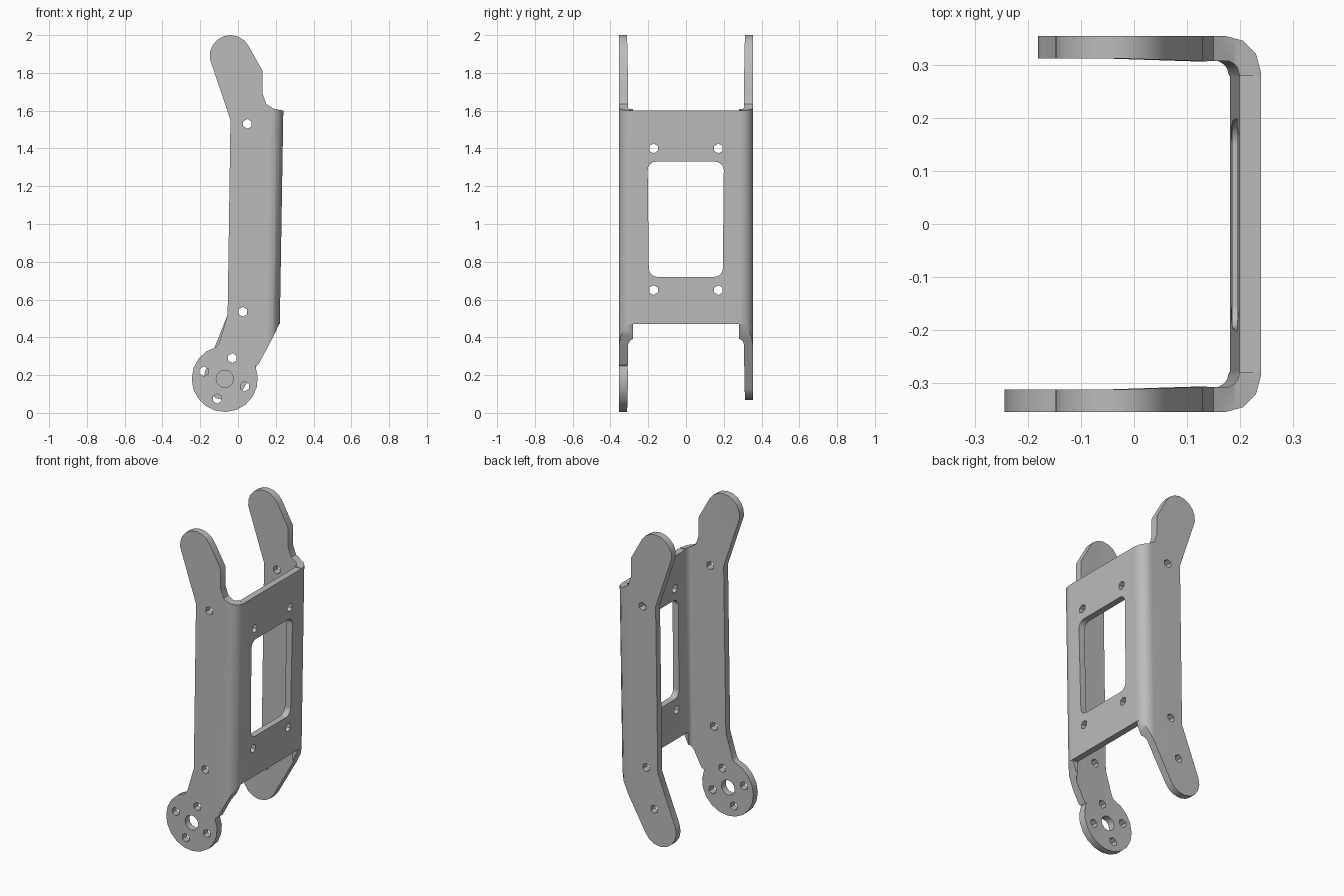
import bpy, bmesh, math
from mathutils import Vector

if "Cube" in bpy.data.objects:
    bpy.data.objects.remove(bpy.data.objects["Cube"], do_unlink=True)

metal = bpy.data.materials.new("grey metal")
metal.use_nodes = True
grey = (0.5, 0.5, 0.5, 1)
metal.diffuse_color = grey
metal.node_tree.nodes["Principled BSDF"].inputs["Base Color"].default_value = grey


def prism(name, pts, to_3d, lo, hi):
    """Extrude a 2D outline between two depths; to_3d maps (u, v, depth)."""
    bm = bmesh.new()
    a, b = [[bm.verts.new(to_3d(u, v, d)) for u, v in pts] for d in (lo, hi)]
    bm.faces.new(a)
    bm.faces.new(b)
    n = len(pts)
    for i in range(n):
        j = (i + 1) % n
        bm.faces.new((a[i], a[j], b[j], b[i]))
    bmesh.ops.recalc_face_normals(bm, faces=bm.faces)
    me = bpy.data.meshes.new(name)
    bm.to_mesh(me)
    bm.free()
    me.materials.append(metal)
    ob = bpy.data.objects.new(name, me)
    bpy.context.collection.objects.link(ob)
    return ob


def boolean(ob, tool, operation):
    """Apply a boolean and discard the tool."""
    tool.hide_render = True
    mod = ob.modifiers.new("cut", "BOOLEAN")
    mod.solver = "EXACT"
    mod.operation = operation
    mod.object = tool
    bpy.context.view_layer.objects.active = ob
    bpy.ops.object.modifier_apply(modifier=mod.name)
    bpy.data.objects.remove(tool, do_unlink=True)


def arc(cx, cy, r, start, end, steps):
    angles = [math.radians(start + (end - start) * i / steps) for i in range(steps + 1)]
    return [(cx + r * math.cos(t), cy + r * math.sin(t)) for t in angles]


def side_on(u, v, d):      # outline in x, z
    return Vector((u, d, v))


def plate_on(u, v, d):     # outline in y, z
    return Vector((d, u, v))


def slanted(u, v, z):      # outline in x, y leaning along the height
    return Vector((u + 0.0165 * (z - 1.6), v, z))


# Bent sheet channel: half section mirrored across y
half = [(0.2, 0.28)] + arc(0.17, 0.28, 0.03, 30, 70, 2) + [(0.13, 0.308), (-0.02, 0.313), (-0.5, 0.313)]
outer = [(-0.5, 0.356)] + arc(0.172, 0.288, 0.068, 90, 0, 3)
section = half + outer
section += [(x, -y) for x, y in reversed(section)]
bracket = prism("leg_bracket", section, slanted, -0.1, 2.1)

# Side outlines: shared upper arm, then a different lower end for each side
upper = [(0.4, 0.47), (0.4, 1.6), (0.24, 1.6), (0.19, 1.61), (0.15, 1.635), (0.13, 1.69), (0.13, 1.81)]
upper += arc(-0.04, 1.89, 0.11, 28, 188, 8) + [(-0.04, 1.55), (-0.055, 0.52)]
shoulder = [(0.19, 0.41), (0.218, 0.47)]
disc_end = [(-0.1, 0.37)] + arc(-0.07, 0.18, 0.175, 105, 383, 15) + [(0.11, 0.26)] + shoulder
round_end = arc(-0.07, 0.18, 0.112, 160, 332, 8) + shoulder

outline = prism("outline", upper + disc_end, side_on, -0.5, -0.28)
boolean(outline, prism("back_outline", upper + round_end, side_on, 0.28, 0.5), "UNION")
middle = [(0.1, 0.47), (0.35, 0.47), (0.35, 1.6), (0.1, 1.6)]
boolean(outline, prism("plate_outline", middle, side_on, -0.285, 0.285), "UNION")
boolean(bracket, outline, "INTERSECT")


def hole(u, v, r, sides, mapping, lo, hi):
    ring = arc(u, v, r, 90, 90 + 360 * (sides - 1) / sides, sides - 1)
    boolean(bracket, prism("hole", ring, mapping, lo, hi), "DIFFERENCE")


# Screw holes through both side walls
for x, z in ((0.05, 1.53), (0.025, 0.535), (-0.03, 0.29)):
    hole(x, z, 0.026, 6, side_on, -0.6, 0.6)

# Disc holes in the front wall only
for x, z in ((-0.18, 0.22), (-0.11, 0.075), (0.035, 0.14)):
    hole(x, z, 0.026, 6, side_on, -0.6, 0)
hole(-0.07, 0.18, 0.046, 12, side_on, -0.6, 0)

# Plate screw holes
for y in (-0.172, 0.172):
    for z in (0.65, 1.4):
        hole(y, z, 0.026, 6, plate_on, 0.1, 0.4)

# Rounded window in the plate
r = 0.045
window = []
for cy, cz, start in ((0.2 - r, 1.33 - r, 0), (r - 0.203, 1.33 - r, 90),
                      (r - 0.197, 0.72 + r, 180), (0.195 - r, 0.72 + r, 270)):
    window += arc(cy, cz, r, start, start + 90, 4)
boolean(bracket, prism("window", window, plate_on, 0.1, 0.4), "DIFFERENCE")

# Smooth bends, crisp sheet edges
bpy.ops.object.select_all(action="DESELECT")
bracket.select_set(True)
bpy.context.view_layer.objects.active = bracket
bpy.ops.object.shade_smooth_by_angle(angle=math.radians(32))
weighted = bracket.modifiers.new("weighted normals", "WEIGHTED_NORMAL")
weighted.keep_sharp = True
